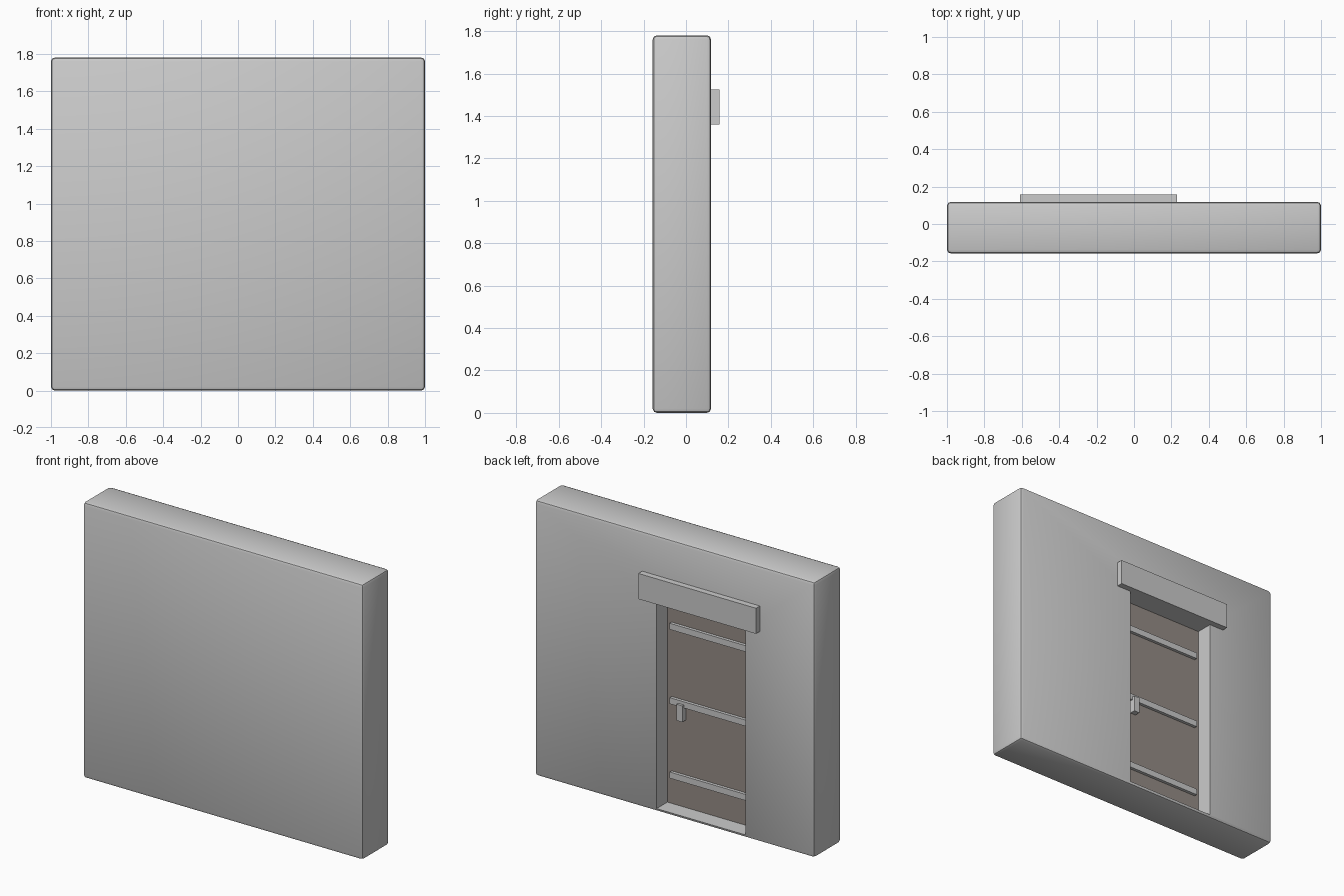
import bpy

if "Cube" in bpy.data.objects:
    bpy.data.objects.remove(bpy.data.objects["Cube"])

XC = -0.19            # centre line of the doorway
FLOOR, HEAD = 0.02, 1.36
DOOR_Y = 0.008        # outer face of the door
WALL_Y = 0.118        # outer face of the wall


def box(name, x, y, z):
    """Box from (min, max) ranges on each axis."""
    r = (x, y, z)
    bpy.ops.mesh.primitive_cube_add(size=1, location=[(a + b) / 2 for a, b in r])
    ob = bpy.context.object
    ob.name = name
    ob.scale = [b - a for a, b in r]
    bpy.ops.object.transform_apply(location=False, rotation=False, scale=True)
    return ob


def span(half):
    return (XC - half, XC + half)


# Wall slab with softened edges
wall = box("wall", (-1, 1), (-0.157, WALL_Y), (0, 1.78))
bev = wall.modifiers.new("edge_bevel", 'BEVEL')
bev.width = 0.02
bev.segments = 2
bpy.ops.object.modifier_apply(modifier=bev.name)

# Door recess cut into the back of the wall
cutter = box("recess_cutter", span(0.317), (-0.03, 0.3), (FLOOR, HEAD))
cutter.hide_render = True
cut = wall.modifiers.new("door_recess", 'BOOLEAN')
cut.operation = 'DIFFERENCE'
cut.solver = 'EXACT'
cut.object = cutter
bpy.context.view_layer.objects.active = wall
bpy.ops.object.modifier_apply(modifier=cut.name)
bpy.data.objects.remove(cutter)

# Lintel over the doorway
box("lintel", span(0.42), (WALL_Y - 0.01, 0.157), (HEAD, 1.525))

# Door panel
door = box("door", span(0.317), (-0.03, DOOR_Y), (FLOOR, HEAD))
wood = bpy.data.materials.new("door_wood")
wood.diffuse_color = (0.30, 0.26, 0.235, 1)
wood.use_nodes = True
wood.node_tree.nodes["Principled BSDF"].inputs["Base Color"].default_value = wood.diffuse_color
door.data.materials.append(wood)

# Horizontal straps across the door
for i in range(3):
    z = 0.21 + 0.48 * i
    box(f"door_strap_{i + 1}", span(0.287), (DOOR_Y - 0.005, DOOR_Y + 0.02), (z - 0.02, z + 0.02))

# Door handle
box("door_handle", (-0.005, 0.035), (DOOR_Y - 0.005, DOOR_Y + 0.037), (0.585, 0.69))

# Smooth the rounded wall edges
bpy.ops.object.select_all(action='DESELECT')
wall.select_set(True)
bpy.context.view_layer.objects.active = wall
bpy.ops.object.shade_smooth_by_angle()
